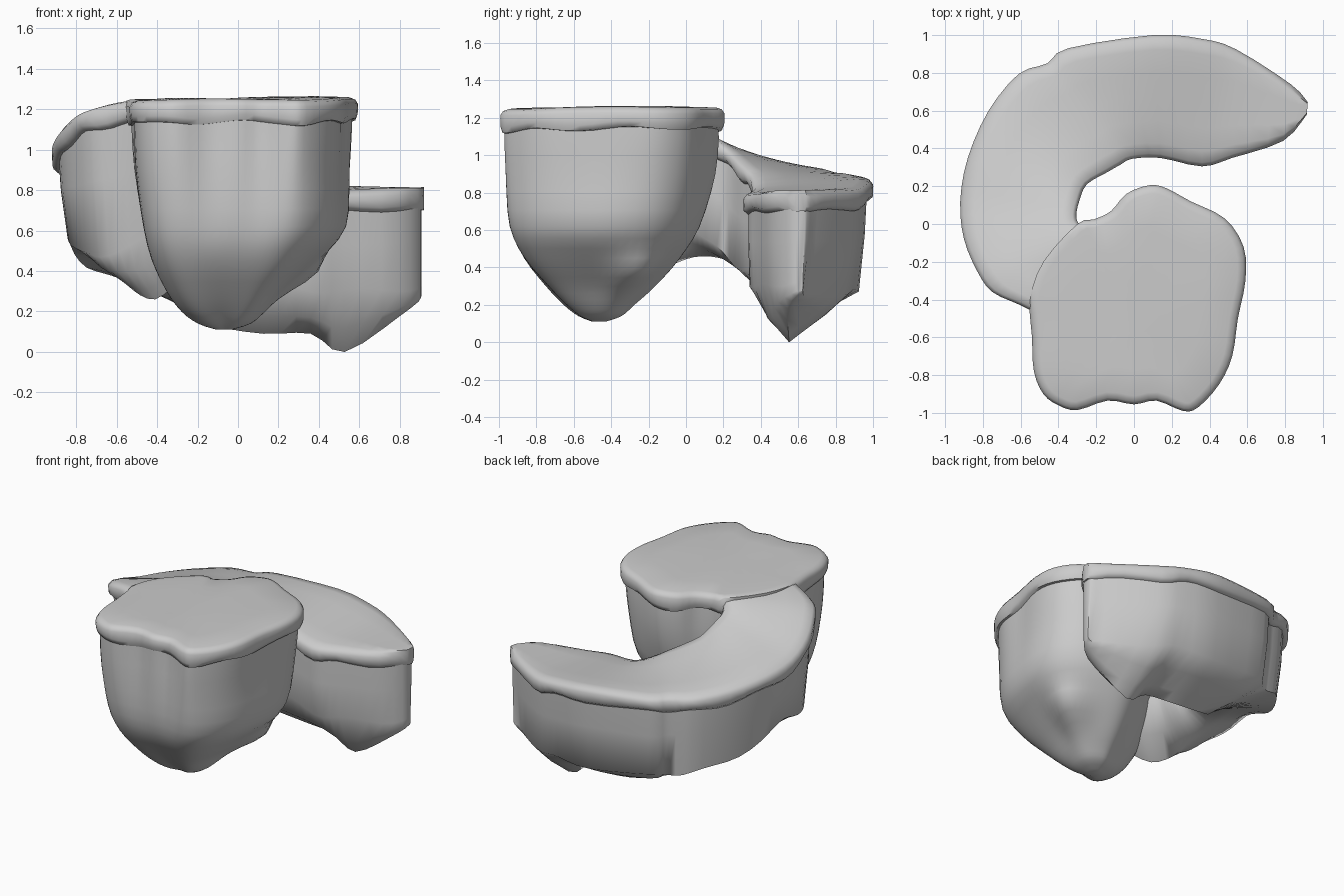
import bpy, bmesh, math
from mathutils import Vector

if "Cube" in bpy.data.objects:
    bpy.data.objects.remove(bpy.data.objects["Cube"])

stone = bpy.data.materials.new("grey stone")
stone.diffuse_color = (0.6, 0.6, 0.6, 1)
stone.use_nodes = True
stone.node_tree.nodes["Principled BSDF"].inputs["Base Color"].default_value = stone.diffuse_color


def spline(pts, n, closed):
    """Catmull-Rom resampling of tuples of any size."""
    out, m = [], len(pts)
    for i in range(m if closed else m - 1):
        get = lambda k: pts[k % m] if closed else pts[min(max(k, 0), m - 1)]
        a, b, c, d = get(i - 1), get(i), get(i + 1), get(i + 2)
        for j in range(n):
            t = j / n
            out.append(tuple(0.5 * (2 * q + (r - p) * t + (2 * p - 5 * q + 4 * r - s) * t * t
                             + (3 * q - p - 3 * r + s) * t ** 3) for p, q, r, s in zip(a, b, c, d)))
    if not closed:
        out.append(pts[-1])
    return out


def loft(name, rings):
    """Skin closed rings and cap both ends."""
    bm = bmesh.new()
    rows = [[bm.verts.new(p) for p in ring] for ring in rings]
    n = len(rows[0])
    for a, b in zip(rows, rows[1:]):
        for i in range(n):
            bm.faces.new((a[i], a[(i + 1) % n], b[(i + 1) % n], b[i]))
    caps = [bm.faces.new(rows[0]), bm.faces.new(rows[-1])]
    bmesh.ops.triangulate(bm, faces=caps)
    bmesh.ops.recalc_face_normals(bm, faces=bm.faces[:])
    me = bpy.data.meshes.new(name)
    bm.to_mesh(me)
    bm.free()
    me.materials.append(stone)
    ob = bpy.data.objects.new(name, me)
    bpy.context.collection.objects.link(ob)
    bpy.ops.object.select_all(action='DESELECT')
    ob.select_set(True)
    bpy.context.view_layer.objects.active = ob
    bpy.ops.object.shade_smooth_by_angle(angle=math.radians(60))


# Platform plan outline
outline = spline([(-.3, .0), (-.21, .025), (-.12, .07), (-.04, .16), (.08, .205), (.17, .19),
                  (.3, .12), (.48, .03), (.58, -.12), (.59, -.3), (.55, -.5), (.52, -.7),
                  (.45, -.85), (.34, -.97), (.26, -.99), (.12, -.935), (0, -.955), (-.14, -.935),
                  (-.3, -.985), (-.4, -.96), (-.48, -.9), (-.53, -.78), (-.54, -.6),
                  (-.55, -.4), (-.48, -.2)], 3, True)
count = len(outline)

# Softer outline for the lower rock
soft = [Vector(p) for p in outline]
for _ in range(20):
    soft = [(soft[i - 1] + soft[i] * 2 + soft[(i + 1) % count]) / 4 for i in range(count)]


def inset(d):
    pts = []
    for i, p in enumerate(outline):
        t = (Vector(outline[(i + 1) % count]) - Vector(outline[i - 1])).normalized()
        pts.append((p[0] + t.y * d, p[1] - t.x * d))
    return pts


def top_z(x, y):
    return 1.25 + .012 * x + .006 * math.sin(6 * x + 4 * y)


# Platform slab: rounded rim with a wavy lower lip, flush where the ramp joins
def slab_ring(d, drop, wave=0):
    ring = []
    for x, y in inset(d):
        flush = drop < .05 and x < -.22 and -.42 < y < .02
        ring.append((x, y, top_z(x, y) - drop * (.2 if flush else 1) - wave * math.sin(13 * x + 9 * y)))
    return ring


centre = Vector((-.02, -.45))
inner = slab_ring(.045, .002)
loft("platform_slab", [[(centre.x + (x - centre.x) * k, centre.y + (y - centre.y) * k, top_z(x * k, y * k) + .004)
                        for x, y, z in inner] for k in (.3, .7)] +
     [inner, slab_ring(.015, .012), slab_ring(0, .035), slab_ring(.002, .09, .012),
      slab_ring(.012, .118, .012), slab_ring(.06, .125, .012)])

# Platform rock: z, then scale towards left, right, front, back
levels = [(1.16, .95, .95, .965, .95), (.9, .94, .95, .96, .95), (.62, .86, .95, .92, .85),
          (.45, .77, .72, .78, .70), (.3, .62, .46, .53, .49), (.2, .46, .32, .33, .31),
          (.14, .28, .21, .18, .20), (.11, .08, .06, .05, .06)]
rings = []
for z, left, right, front, back in spline(levels, 3, False):
    ring = []
    u = min(max((1.1 - z) / .6, 0), 1)
    for p, s in zip(outline, soft):
        d = Vector(p).lerp(s, u) - centre
        w = d.x ** 2 / d.length_squared
        k = w * (left if d.x < 0 else right) + (1 - w) * (front if d.y < 0 else back)
        # spur low on the right side
        a = math.atan2(d.y, d.x) - .5
        k += .13 * math.exp(-(a / .3) ** 2 - ((z - .38) / .1) ** 2)
        ring.append((centre.x - .05 * u * (1 - k) + d.x * k, centre.y - .02 * u + d.y * k, z))
    rings.append(ring)
loft("platform_rock", rings)

# Ramp stations: outer x, y, inner x, y, outer top, inner top, wall foot, keel
stations = spline([
    (-.47, -.50, .00, -.28, 1.243, 1.244, .58, .34),
    (-.60, -.43, -.12, -.15, 1.240, 1.246, .52, .26),
    (-.75, -.36, -.20, -.05, 1.205, 1.244, .48, .30),
    (-.83, -.25, -.25, -.02, 1.165, 1.23, .48, .37),
    (-.90, -.08, -.295, .005, 1.09, 1.205, .54, .43),
    (-.92, .12, -.305, .05, 1.02, 1.165, .56, .46),
    (-.88, .35, -.29, .12, .98, 1.12, .49, .44),
    (-.77, .60, -.25, .21, .945, 1.05, .40, .37),
    (-.61, .795, -.14, .275, .92, .98, .35, .26),
    (-.46, .85, -.07, .315, .905, .94, .33, .18),
    (-.35, .93, -.01, .345, .90, .905, .31, .13),
    (.10, 1.0, .14, .35, .88, .83, .29, .09),
    (.36, .98, .36, .305, .85, .80, .27, .09),
    (.54, .925, .52, .35, .825, .80, .26, .0),
    (.83, .74, .79, .44, .815, .81, .26, .18),
    (.92, .645, .915, .58, .815, .81, .28, .27)], 3, False)


def across(o, i, z, t, d):
    """Point between outer (0) and inner (1), pushed inwards by d."""
    w = o.lerp(i, t) + (i - o).normalized() * d
    return (w.x, w.y, z)


slab, rock = [], []
last = len(stations) - 1
for n, (ox, oy, ix, iy, zo, zi, foot, keel) in enumerate(stations):
    o, i = Vector((ox, oy)), Vector((ix, iy))
    wide = (i - o).length
    e = min(.05, wide * .3)
    fade = min(1, (last - n) / 5)
    wave = .012 * math.sin(n * 1.1) * fade
    # slab section
    ring = [across(o, i, zo - .113 + wave, 0, e * .6), across(o, i, zo - .09 + wave, 0, .003),
            across(o, i, zo - .035, 0, 0), across(o, i, zo - .01, 0, e * .4)]
    ring += [across(o, i, zo + (zi - zo) * t, t, 0) for t in (.12, .3, .5, .7, .88)]
    ring += [across(o, i, zi - .01, 1, -e * .4), across(o, i, zi - .035, 1, 0),
             across(o, i, zi - .085 - wave, 1, -.003), across(o, i, zi - .11 - wave, 1, -e * .6)]
    slab.append(ring)
    # rock section tapering to a keel, which drifts to the inner side along the ramp
    g = min(.035, wide * .15)
    b = .015 * math.sin(n * .9) * fade
    m = .36 + .29 * min(1, n / 24)
    rise = max(foot - keel, 0)
    rock.append([across(o, i, zo - .09, 0, g), across(o, i, (zo + foot) / 2, 0, g * 1.3),
                 across(o, i, foot + b, 0, g * 2.2), across(o, i, keel + rise * .55, m * .5, 0),
                 across(o, i, keel + rise * .2, m * .82, 0), across(o, i, keel, m, 0),
                 across(o, i, keel + rise * .45, (m + 1) / 2, 0), across(o, i, foot + .04 - b, 1, -g),
                 across(o, i, (zi + foot) / 2, 1, -g * .8), across(o, i, zi - .09, 1, -g * .8)])
# pull the rock end back under the lip
rock[-1] = [(x - .012, y, z) for x, y, z in rock[-1]]
loft("ramp_slab", slab)
loft("ramp_rock", rock)
